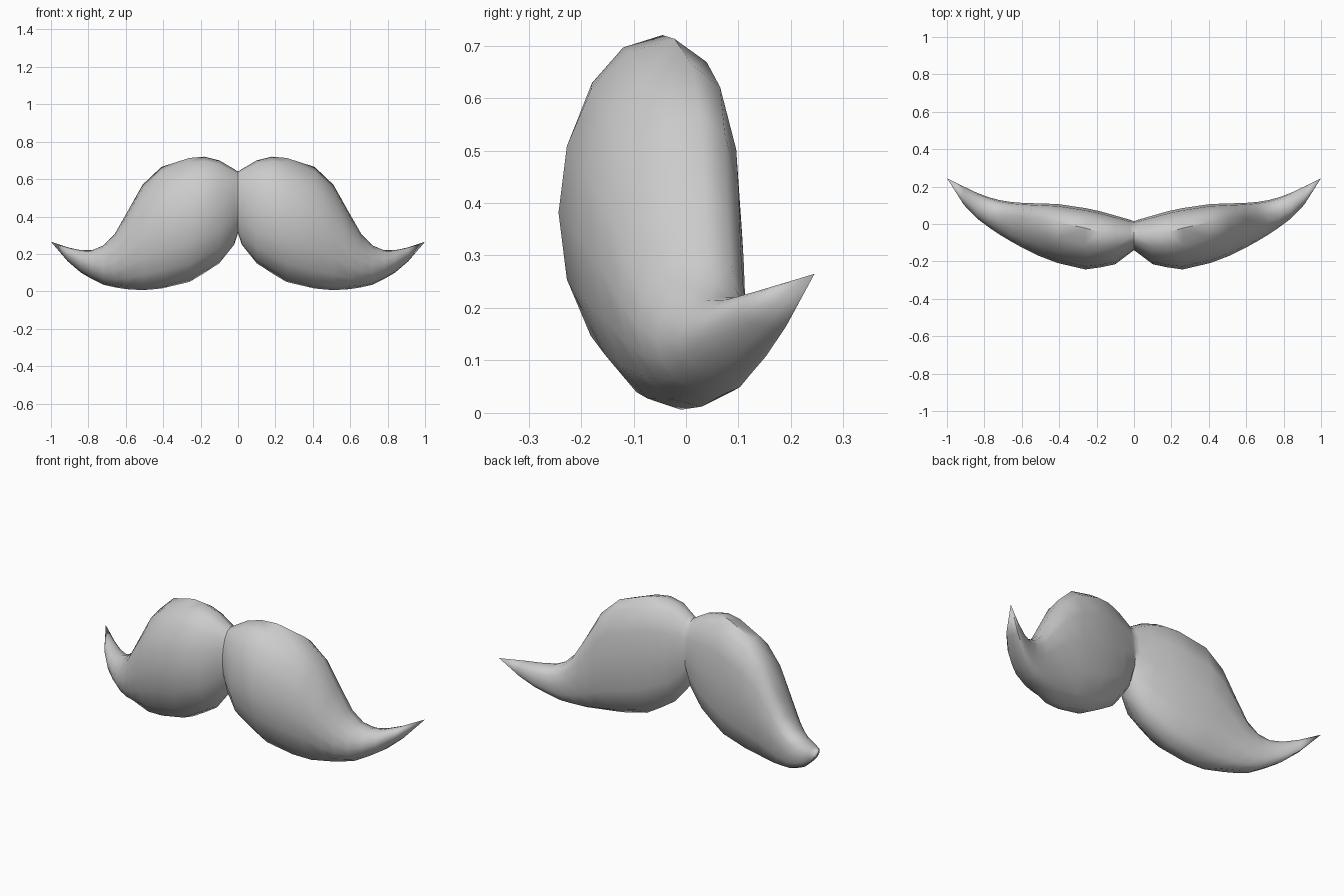
import bpy, bmesh, math

if "Cube" in bpy.data.objects:
    bpy.data.objects.remove(bpy.data.objects["Cube"])

# Stations of the right half:
# x, top z, top y, bottom z, bottom y, front y, back y
STATIONS = [
    (0.00, 0.640, -0.065, 0.310, -0.065, -0.140, 0.015),
    (0.02, 0.653, -0.064, 0.250, -0.060, -0.155, 0.022),
    (0.10, 0.700, -0.058, 0.150, -0.045, -0.215, 0.045),
    (0.18, 0.720, -0.045, 0.098, -0.035, -0.232, 0.068),
    (0.26, 0.713, -0.022, 0.050, -0.025, -0.243, 0.085),
    (0.41, 0.665, 0.010, 0.015, -0.020, -0.208, 0.107),
    (0.51, 0.570, 0.028, 0.006, -0.010, -0.170, 0.110),
    (0.60, 0.410, 0.035, 0.012, 0.030, -0.125, 0.113),
    (0.66, 0.305, 0.040, 0.022, 0.048, -0.092, 0.118),
    (0.72, 0.245, 0.052, 0.035, 0.070, -0.056, 0.128),
    (0.78, 0.220, 0.073, 0.065, 0.100, -0.015, 0.144),
    (0.84, 0.220, 0.105, 0.100, 0.135, 0.030, 0.167),
    (0.91, 0.235, 0.157, 0.160, 0.180, 0.103, 0.200),
]
TIP = (1.0, 0.245, 0.265)
FRONT, BACK = 8, 6


def arc(top, bottom, bulge, steps, power):
    """Curve from the top crest towards the bottom crest, bulging to y = bulge."""
    pts = []
    for i in range(steps):
        a = math.pi * i / steps
        t = (1 - math.cos(a)) / 2
        y = top[0] + (bottom[0] - top[0]) * t
        z = top[1] + (bottom[1] - top[1]) * t
        pts.append((y + (bulge - y) * math.sin(a) ** power, z))
    return pts


bm = bmesh.new()
rings = []
for x, tz, ty, bz, by, fy, ky in STATIONS:
    top, bottom = (ty, tz), (by, bz)
    section = arc(top, bottom, fy, FRONT, 0.95) + arc(bottom, top, ky, BACK, 0.8)
    rings.append([bm.verts.new((x, y, z)) for y, z in section])

# Skin the sections and close them at the pointed tip
count = FRONT + BACK
tip = bm.verts.new(TIP)
for a, b in zip(rings, rings[1:]):
    for i in range(count):
        j = (i + 1) % count
        bm.faces.new((a[i], a[j], b[j], b[i]))
for i in range(count):
    bm.faces.new((rings[-1][i], rings[-1][(i + 1) % count], tip))
bmesh.ops.recalc_face_normals(bm, faces=bm.faces)

# Make sure the open shell faces outwards (front faces towards -y)
bm.normal_update()
front = min(bm.faces, key=lambda f: f.calc_center_median().y)
if front.normal.y > 0:
    bmesh.ops.reverse_faces(bm, faces=bm.faces)

mesh = bpy.data.meshes.new("moustache")
bm.to_mesh(mesh)
bm.free()
moustache = bpy.data.objects.new("moustache", mesh)
bpy.context.collection.objects.link(moustache)

grey = bpy.data.materials.new("light grey")
grey.diffuse_color = (0.6, 0.6, 0.6, 1)
grey.use_nodes = True
grey.node_tree.nodes["Principled BSDF"].inputs["Base Color"].default_value = grey.diffuse_color
mesh.materials.append(grey)

# Left half
mirror = moustache.modifiers.new("mirror", 'MIRROR')
mirror.use_clip = True
mirror.merge_threshold = 0.0005

bpy.context.view_layer.objects.active = moustache
moustache.select_set(True)
bpy.ops.object.modifier_apply(modifier="mirror")
bpy.ops.object.shade_smooth_by_angle(angle=math.radians(50))
